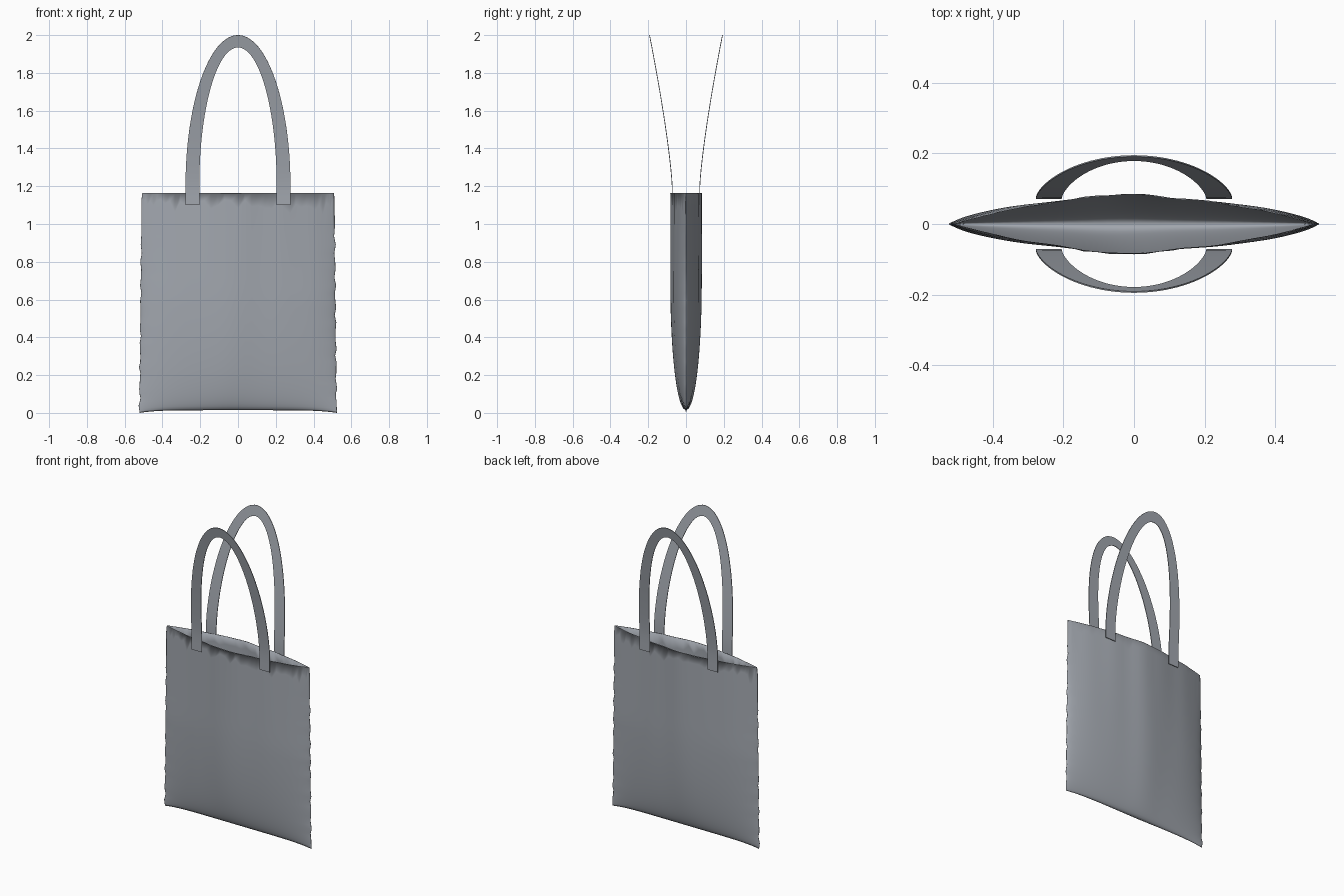
import bpy
import bmesh
import random
from math import sin, cos, pi, exp, sqrt

random.seed(4)
if "Cube" in bpy.data.objects:
    bpy.data.objects.remove(bpy.data.objects["Cube"])

# One cloth colour for the whole bag
cloth = bpy.data.materials.new("grey_cloth")
cloth.use_nodes = True
GREY = (0.36, 0.385, 0.425, 1)
cloth.diffuse_color = GREY
cloth.node_tree.nodes["Principled BSDF"].inputs["Base Color"].default_value = GREY

TOP = 1.165


def make_object(name, bm):
    bmesh.ops.remove_doubles(bm, verts=bm.verts, dist=0.0001)
    bmesh.ops.recalc_face_normals(bm, faces=bm.faces)
    mesh = bpy.data.meshes.new(name)
    bm.to_mesh(mesh)
    bm.free()
    obj = bpy.data.objects.new(name, mesh)
    bpy.context.collection.objects.link(obj)
    mesh.materials.append(cloth)
    for poly in mesh.polygons:
        poly.use_smooth = True
    return obj


def bridge(bm, rows, closed):
    """Join rows of vertices with quads."""
    for low, high in zip(rows, rows[1:]):
        count = len(low)
        for i in range(count if closed else count - 1):
            j = (i + 1) % count
            bm.faces.new((low[i], low[j], high[j], high[i]))


def bag_point(angle, z, lip=0.0):
    """Point on the pillow-shaped cloth body."""
    u, side = cos(angle), sin(angle)
    height = z / TOP
    crinkle = 0.003 * sin(z * 58) + 0.002 * sin(z * 91 + 2 * u)
    width = 0.522 - 0.012 * height + crinkle * abs(u) ** 8
    x = width * u
    # Fullness rises from the bottom seam and tightens towards the opening
    t = min(z / 0.7, 1)
    full = sqrt(max(0, 1 - (1 - t) ** 2))
    power = 0.65 + 0.35 * max(0, (z - 0.6) / 0.565)
    across = max(0, 1 - u * u) ** power
    bulge = 0.010 * exp(-((x + 0.04) / 0.11) ** 2)
    fold = 0.0018 * sin(x * 34 + (1 if side > 0 else 0)) * height ** 2
    depth = full * (0.074 * across + (bulge + fold) * across)
    if abs(side) < 0.001:
        depth = 0
    else:
        depth += lip * across ** 0.5
    z += 0.014 * (1 - u ** 6) * (1 - height) ** 8
    return (x, depth if side > 0 else -depth, z)


# Bag body: one open-topped cloth sheet with a tiny puckered rim
COLUMNS = 88
angles = [2 * pi * i / COLUMNS for i in range(COLUMNS)]
levels = [0.98 * (k / 30) ** 1.4 for k in range(31)]
pucker = [random.uniform(0.02, 0.05) + 0.06 * random.random() ** 3 for _ in angles]
lips = [random.choice((0.0012, 0.003, 0.004)) for _ in angles]

bm = bmesh.new()
rows = [[bm.verts.new(bag_point(a, z)) for a in angles] for z in levels]
rows.append([bm.verts.new(bag_point(a, 1.15 - p)) for a, p in zip(angles, pucker)])
rows.append([bm.verts.new(bag_point(a, TOP - 0.004)) for a in angles])
rows.append([bm.verts.new(bag_point(a, TOP - 0.003, s)) for a, s in zip(angles, lips)])
rows.append([bm.verts.new(bag_point(a, TOP)) for a in angles])
bridge(bm, rows, True)
make_object("bag_body", bm)


# Handles: flat arched straps leaning away from the opening
def strap_depth(z):
    return 0.073 + 0.120 * max(0, (z - 1.2) / 0.8) ** 1.3


def make_handle(name, side):
    strap = bmesh.new()

    def edge(half_width, rise):
        path = [(half_width, 1.10), (half_width, 1.15)]
        path += [(half_width * cos(pi * i / 48), 1.2 + rise * sin(pi * i / 48))
                 for i in range(49)]
        path += [(-half_width, 1.15), (-half_width, 1.10)]
        return [strap.verts.new((x, side * strap_depth(z), z)) for x, z in path]

    bridge(strap, [edge(0.205, 0.735), edge(0.278, 0.80)], False)
    obj = make_object(name, strap)
    solid = obj.modifiers.new("strap_thickness", "SOLIDIFY")
    solid.thickness = 0.004
    solid.offset = 0
    bpy.ops.object.select_all(action="DESELECT")
    bpy.context.view_layer.objects.active = obj
    obj.select_set(True)
    bpy.ops.object.modifier_apply(modifier=solid.name)
    bpy.ops.object.shade_smooth_by_angle()


make_handle("front_handle", -1)
make_handle("back_handle", 1)
